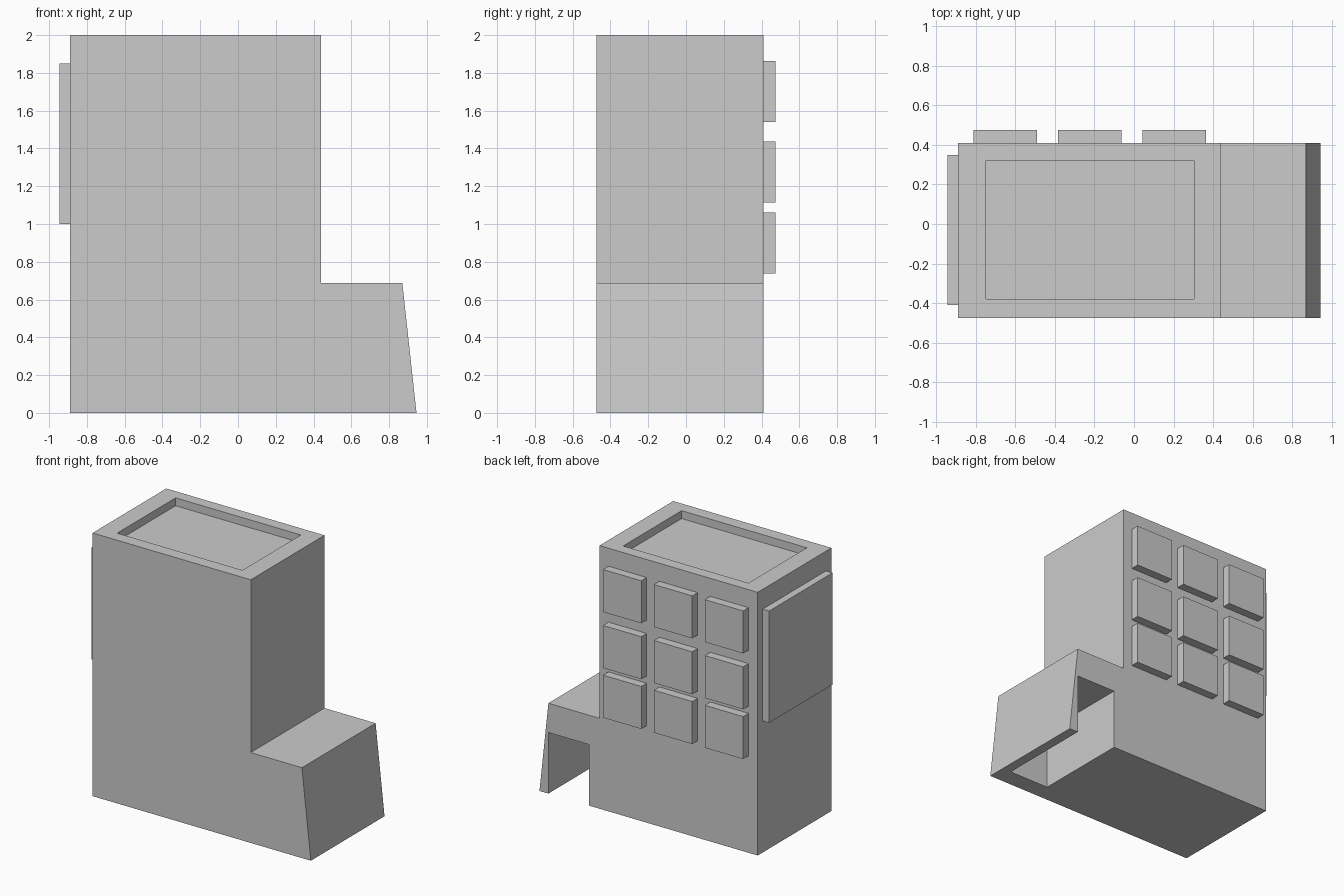
import bpy

if "Cube" in bpy.data.objects:
    bpy.data.objects.remove(bpy.data.objects["Cube"])


def prism(name, profile, y0, y1):
    """Extrude an XZ profile along y."""
    n = len(profile)
    verts = [(x, y, z) for y in (y0, y1) for x, z in profile]
    faces = [tuple(range(n)), tuple(range(2 * n - 1, n - 1, -1))]
    faces += [(i, i + n, (i + 1) % n + n, (i + 1) % n) for i in range(n)]
    mesh = bpy.data.meshes.new(name)
    mesh.from_pydata(verts, [], faces)
    mesh.update()
    obj = bpy.data.objects.new(name, mesh)
    bpy.context.collection.objects.link(obj)
    return obj


def box(name, x0, x1, y0, y1, z0, z1):
    return prism(name, [(x0, z0), (x1, z0), (x1, z1), (x0, z1)], y0, y1)


def cut(target, cutter):
    cutter.hide_render = True
    mod = target.modifiers.new(cutter.name, 'BOOLEAN')
    mod.operation = 'DIFFERENCE'
    mod.solver = 'EXACT'
    mod.object = cutter
    bpy.context.view_layer.objects.active = target
    bpy.ops.object.modifier_apply(modifier=mod.name)
    bpy.data.objects.remove(cutter)


FRONT, BACK = -0.475, 0.41

# Cabinet with the low step and its sloped end
body = prism("cabinet_body",
             [(-0.89, 0), (0.945, 0), (0.87, 0.687), (0.44, 0.687),
              (0.44, 2), (-0.89, 2)], FRONT, BACK)

# Shallow tray in the top
cut(body, box("tray_cutter", -0.75, 0.303, -0.38, 0.322, 1.94, 2.1))

# Hollow under the step, open at the back and below
cut(body, box("hollow_cutter", 0.53, 0.87, -0.337, 0.6, -0.1, 0.464))

# Raised panel on the left side
box("side_panel", -0.945, -0.89, -0.41, 0.35, 1.0, 1.85)

# Three by three raised tiles on the back
for row, z in enumerate((0.737, 1.115, 1.54)):
    for col, x in enumerate((-0.813, -0.385, 0.043)):
        box(f"back_tile_{row}_{col}", x, x + 0.322, BACK, 0.475, z, z + 0.323)
